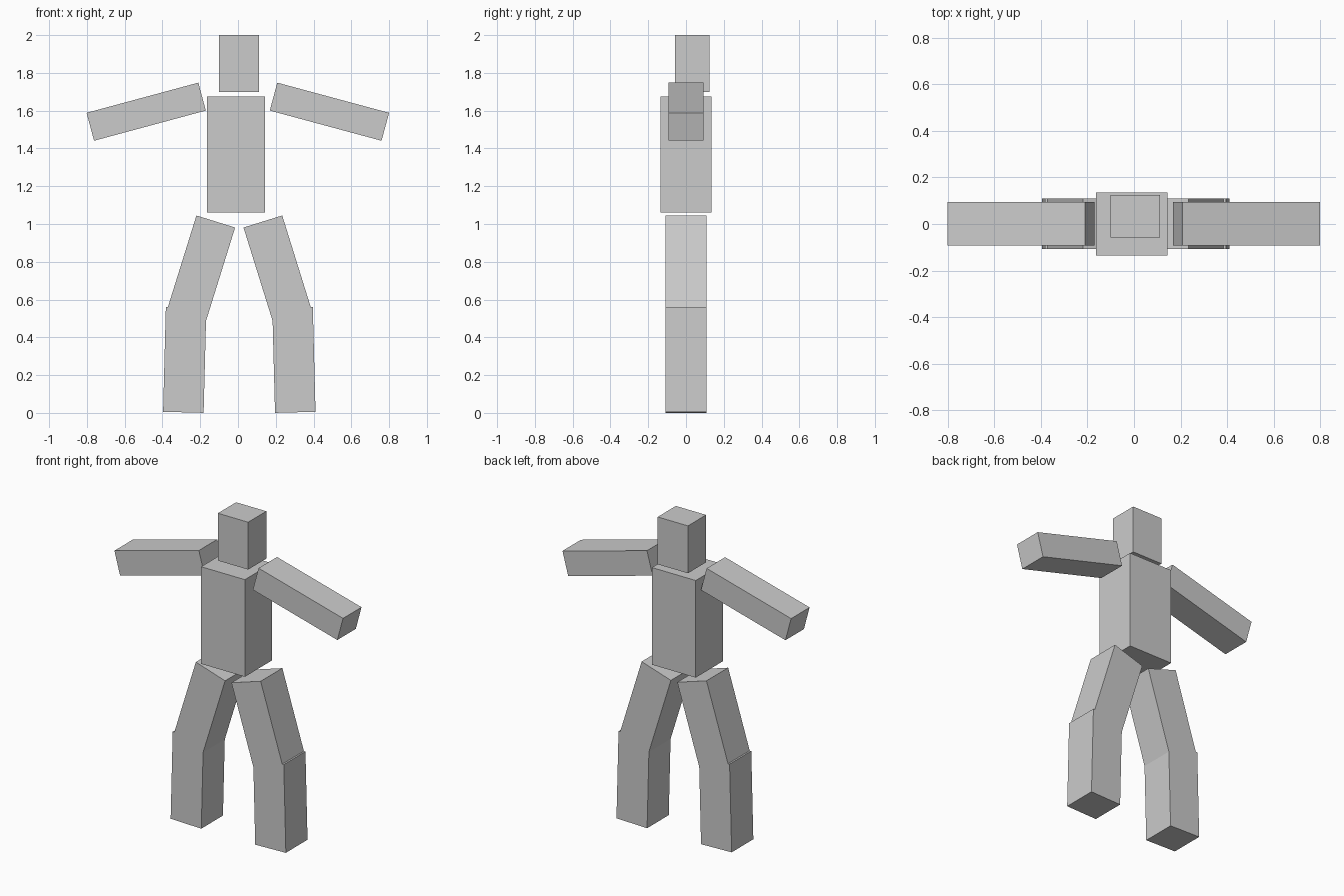
import bpy
from math import radians

if "Cube" in bpy.data.objects:
    bpy.data.objects.remove(bpy.data.objects["Cube"])


def box(name, centre, size, tilt=0.0):
    """Box of full size, tilted in degrees about the y axis."""
    bpy.ops.mesh.primitive_cube_add(size=1, location=centre,
                                    rotation=(0, radians(tilt), 0))
    ob = bpy.context.object
    ob.name = name
    ob.scale = size
    bpy.ops.object.transform_apply(location=False, rotation=False, scale=True)
    return ob


# Head and torso
box("head", (0.005, 0.034, 1.85), (0.212, 0.182, 0.30))
box("torso", (-0.01, 0, 1.3675), (0.307, 0.272, 0.615))

# Arms and two-part legs, mirrored left and right
for side, s in (("left", -1), ("right", 1)):
    box(side + "_arm", (s * 0.485 - 0.001, 0.001, 1.5945),
        (0.613, 0.185, 0.153), s * 15.1)
    box(side + "_thigh", (0.007 + s * 0.206, 0.001, 0.752),
        (0.2145, 0.217, 0.547), s * -17.3)
    box(side + "_shin", (0.007 + s * 0.289, 0.001, 0.2805),
        (0.2145, 0.217, 0.555), s * -1.5)
